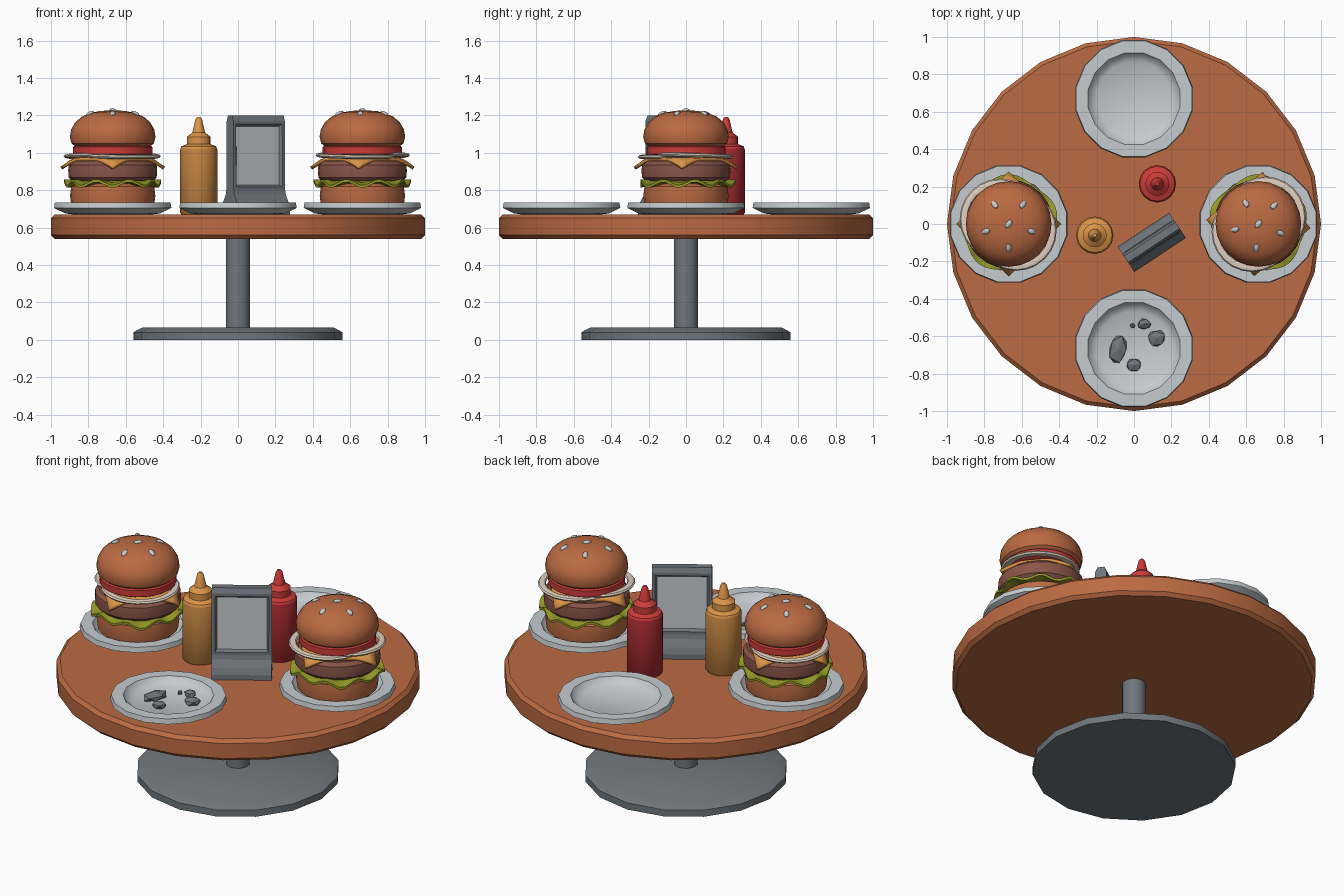
import bpy, bmesh, math, random
from mathutils import Matrix, Vector

if "Cube" in bpy.data.objects:
    bpy.data.objects.remove(bpy.data.objects["Cube"])

random.seed(3)


def mat(name, r, g, b):
    m = bpy.data.materials.new(name)
    m.diffuse_color = (r, g, b, 1)
    m.use_nodes = True
    m.node_tree.nodes["Principled BSDF"].inputs["Base Color"].default_value = m.diffuse_color
    return m


WOOD = mat("warm brown", .50, .145, .055)
METAL = mat("slate grey", .16, .185, .205)
CHINA = mat("pale grey", .56, .60, .62)
GREEN = mat("lettuce green", .30, .32, .02)
MEAT = mat("patty brown", .25, .09, .065)
ORANGE = mat("cheese orange", .72, .30, .065)
MUSTARD = mat("mustard", .52, .22, .05)
RED = mat("bright red", .60, .045, .042)
DARK_RED = mat("deep red", .36, .022, .028)
ONION = mat("onion cream", .74, .63, .53)


def finish(name, bm, material, loc=(0, 0, 0), turn=0, smooth=True):
    bmesh.ops.recalc_face_normals(bm, faces=bm.faces[:])
    me = bpy.data.meshes.new(name)
    bm.to_mesh(me)
    bm.free()
    for m in (material if isinstance(material, list) else [material]):
        me.materials.append(m)
    if smooth:
        me.shade_smooth()
        me.set_sharp_from_angle(angle=math.radians(35))
    ob = bpy.data.objects.new(name, me)
    ob.location = loc
    ob.rotation_euler.z = turn
    bpy.context.collection.objects.link(ob)
    return ob


def lathe(name, profile, sides, material, loc=(0, 0, 0), phase=0.0, warp=None):
    """Revolve (radius, z) points; both ends are capped."""
    bm = bmesh.new()
    rings = []
    for r, z in profile:
        ring = []
        for i in range(sides):
            a = (i + phase) * math.tau / sides
            dr, dz = warp(r, a) if warp else (0, 0)
            ring.append(bm.verts.new(((r + dr) * math.cos(a), (r + dr) * math.sin(a), z + dz)))
        rings.append(ring)
    for lo, hi in zip(rings, rings[1:]):
        for i in range(sides):
            j = (i + 1) % sides
            bm.faces.new((lo[i], lo[j], hi[j], hi[i]))
    bm.faces.new(rings[0])
    bm.faces.new(rings[-1])
    return finish(name, bm, material, loc)


# Table
lathe("table_top", [(.98, .54), (1, .56), (1, .65), (.98, .67)], 24, WOOD)
lathe("table_post", [(.065, .05), (.065, .545)], 16, METAL)
lathe("table_foot", [(.56, 0), (.56, .04), (.51, .066)], 16, METAL)

# Plates
PLATE = [(.2, .668), (.26, .676), (.32, .705), (.315, .735),
         (.25, .735), (.235, .712), (.2, .692)]
for n, p in enumerate([(.665, 0), (0, .67), (-.67, 0), (0, -.665)]):
    lathe(f"plate_{n}", PLATE, 16, CHINA, (*p, 0), .5)


def ring_tube(name, R, r, material, loc, tilt):
    """Flat onion ring."""
    bm = bmesh.new()
    n, k = 24, 8
    g = [[bm.verts.new(((R + r * math.cos(b)) * math.cos(a), (R + r * math.cos(b)) * math.sin(a),
                        .012 * math.sin(b)))
          for b in (math.tau * j / k for j in range(k))]
         for a in (math.tau * i / n for i in range(n))]
    for i in range(n):
        for j in range(k):
            i2, j2 = (i + 1) % n, (j + 1) % k
            bm.faces.new((g[i][j], g[i2][j], g[i2][j2], g[i][j2]))
    ob = finish(name, bm, material, loc)
    ob.rotation_euler = (tilt, tilt * .5, 0)


def burger(tag, x, turn, onion_angles):
    at = (x, 0, 0)
    lathe(f"bottom_bun_{tag}", [(.19, .69), (.222, .72), (.228, .77), (.222, .82), (.2, .835)],
          24, WOOD, at)

    # Lettuce: wavy disc
    def wave(r, a):
        k = max(0, r - .15) / .11
        return .012 * k * math.sin(5 * a + turn), .017 * k * math.sin(9 * a + turn)
    lathe(f"lettuce_{tag}", [(.02, .828), (.2, .83), (.255, .828), (.255, .842), (.2, .85), (.02, .85)],
          54, GREEN, at, 0, wave)

    lathe(f"patty_{tag}", [(.215, .848), (.235, .868), (.238, .905), (.235, .935), (.215, .955)],
          24, MEAT, at)

    # Cheese: square slice with drooping corners
    bm = bmesh.new()
    bmesh.ops.create_grid(bm, x_segments=10, y_segments=10, size=.198)
    for v in bm.verts:
        v.co.z = -.7 * max(0, v.co.length - .21)
    ob = finish(f"cheese_{tag}", bm, ORANGE, (x, 0, .974), math.pi / 4 + turn)
    s = ob.modifiers.new("thickness", "SOLIDIFY")
    s.thickness = .018

    for i, a in enumerate(onion_angles):
        a = math.radians(a)
        ring_tube(f"onion_{tag}_{i}", .195, .022, ONION,
                  (x + .052 * math.cos(a), .052 * math.sin(a), .984), .03 * (1 - 2 * i))

    lathe(f"tomato_{tag}", [(.2, .985), (.212, .993), (.212, 1.03), (.2, 1.04)], 24, RED, at)
    lathe(f"top_bun_{tag}", [(.195, 1.03), (.22, 1.05), (.229, 1.085), (.222, 1.125), (.2, 1.163),
                             (.165, 1.193), (.115, 1.214), (.06, 1.224), (.01, 1.226)], 24, WOOD, at)

    # Sesame seeds: one in the middle, five around
    bm = bmesh.new()
    spots = [(0, .9, 1.226, 0)] + [(.128, turn + math.tau * i / 5 - math.pi / 2, 1.209, .45)
                                   for i in range(5)]
    for r, a, z, lean in spots:
        m = (Matrix.Rotation(a, 4, 'Z') @ Matrix.Translation((r, 0, z))
             @ Matrix.Rotation(lean, 4, 'Y') @ Matrix.Diagonal((.026, .015, .011, 1)))
        bmesh.ops.create_uvsphere(bm, u_segments=8, v_segments=6, radius=1, matrix=m)
    finish(f"seeds_{tag}", bm, CHINA, at)


burger("left", -.67, 0, (-40, 150))
burger("right", .665, -.08, (-130, 45))


# Sauce bottles
def bottle(tag, x, y, body, cap):
    lathe(f"{tag}_bottle", [(.092, .668), (.1, .68), (.1, 1.015), (.092, 1.03), (.066, 1.036)],
          16, body, (x, y, 0))
    lathe(f"{tag}_cap", [(.098, 1.022), (.093, 1.034), (.064, 1.046), (.064, 1.085), (.034, 1.108),
                         (.018, 1.178), (.01, 1.19)], 16, cap, (x, y, 0))


bottle("yellow", -.21, -.06, MUSTARD, ORANGE)
bottle("red", .125, .215, DARK_RED, RED)

# Napkin dispenser: flared profile swept across its width
half = [(.08, .668), (.08, .70), (.068, .735), (.042, .775), (.036, .80), (.032, 1.17), (.02, 1.2)]
outline = half + [(-y, z) for y, z in reversed(half)]
bm = bmesh.new()
ends = [[bm.verts.new((sx * .165, y, z)) for y, z in outline] for sx in (-1, 1)]
n = len(outline)
for e in ends:
    bm.faces.new(e)
panels = []
for i in range(n):
    j = (i + 1) % n
    f = bm.faces.new((ends[0][i], ends[0][j], ends[1][j], ends[1][i]))
    if abs(outline[i][1] - outline[j][1]) > .3:
        panels.append(f)
bmesh.ops.recalc_face_normals(bm, faces=bm.faces[:])
for f in panels:
    # frame, recess and pale sheet on both faces
    bmesh.ops.inset_individual(bm, faces=[f], thickness=.024)
    bmesh.ops.inset_individual(bm, faces=[f], thickness=.016, depth=-.016)
    f.material_index = 1
finish("napkin_dispenser", bm, [METAL, CHINA], (.095, -.098, 0), math.radians(33.5), False)

# Leftover scraps on the front plate: x, y, half sizes, turn
for i, (x, y, a, b, t) in enumerate([(.055, -.535, .04, .036, 0), (.12, -.61, .054, .052, .4),
                                     (-.085, -.67, .055, .085, -.1), (0, -.755, .05, .042, .3),
                                     (-.008, -.545, .015, .015, 0)]):
    bm = bmesh.new()
    bmesh.ops.create_icosphere(bm, subdivisions=1, radius=1)
    for v in bm.verts:
        v.co *= random.uniform(.8, 1.05)
        v.co = Vector((v.co.x * a, v.co.y * b, v.co.z * min(a, .026)))
    finish(f"scrap_{i}", bm, METAL, (x, y, .692 + min(a, .026) * .6), t, False)
